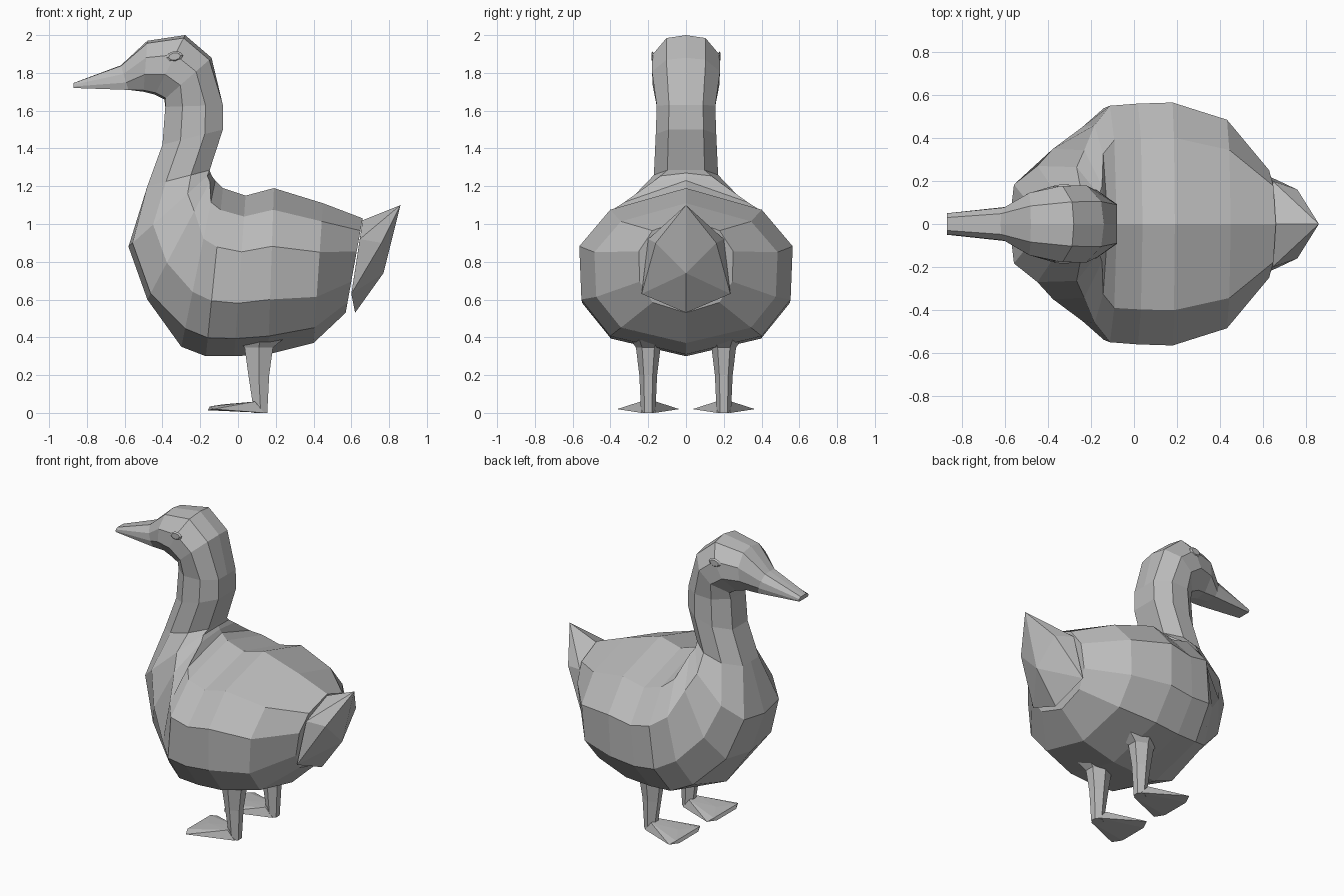
import bpy, bmesh, math
from mathutils import Vector

if "Cube" in bpy.data.objects:
    bpy.data.objects.remove(bpy.data.objects["Cube"])

grey = bpy.data.materials.new("plain grey")
grey.diffuse_color = (0.5, 0.5, 0.5, 1)
grey.use_nodes = True
grey.node_tree.nodes["Principled BSDF"].inputs["Base Color"].default_value = grey.diffuse_color


def make(name, bm):
    bmesh.ops.recalc_face_normals(bm, faces=bm.faces)
    mesh = bpy.data.meshes.new(name)
    bm.to_mesh(mesh)
    bm.free()
    mesh.materials.append(grey)
    obj = bpy.data.objects.new(name, mesh)
    bpy.context.collection.objects.link(obj)
    return obj


def loft(name, rings):
    bm = bmesh.new()
    rows = [[bm.verts.new(p) for p in ring] for ring in rings]
    n = len(rows[0])
    for a, b in zip(rows, rows[1:]):
        for i in range(n):
            bm.faces.new((a[i], a[(i + 1) % n], b[(i + 1) % n], b[i]))
    bm.faces.new(rows[0])
    bm.faces.new(rows[-1])
    return make(name, bm)


def hull(name, points):
    bm = bmesh.new()
    for p in points:
        bm.verts.new(p)
    res = bmesh.ops.convex_hull(bm, input=bm.verts)
    loose = [v for v in bm.verts if not v.link_faces]
    bmesh.ops.delete(bm, geom=loose, context='VERTS')
    return make(name, bm)


# Cross-section shapes: (position from back to belly, width factor)
BODY = ((0, 0), (.13, .71), (.35, 1), (.67, .98), (.89, .71), (1, 0))
CHEST = ((0, 0), (.04, .5), (.28, .98), (.7, 1), (.95, .68), (1, 0))
NECK = ((0, 0), (0, .58), (.3, 1), (.7, 1), (1, .5), (1, 0))
HEAD = ((0, 0), (.05, .58), (.33, 1), (.66, .98), (.97, .5), (1, 0))
BEAK = ((0, 0), (.02, .6), (.35, .95), (.7, 1), (1, .9), (1, 0))


def section(xt, zt, xb, zb, w, shape):
    half = [(xt + (xb - xt) * u, f * w, zt + (zb - zt) * u) for u, f in shape]
    return half + [(x, -y, z) for x, y, z in half[-2:0:-1]]


# Body, neck, head and beak: one skin running from rump to beak tip
skin = loft("body_neck_head", [section(*s) for s in (
    (.66, 1.03, .57, .53, .25, BODY),
    (.45, 1.11, .40, .37, .485, BODY),
    (.19, 1.19, .16, .31, .565, BODY),
    (.04, 1.15, -.02, .30, .56, BODY),
    (-.08, 1.19, -.17, .30, .55, BODY),
    (-.12, 1.23, -.30, .35, .46, BODY),
    (-.135, 1.25, -.48, .60, .35, CHEST),
    (-.145, 1.27, -.58, .88, .27, CHEST),
    (-.15, 1.285, -.48, 1.20, .17, NECK),
    (-.08, 1.50, -.40, 1.42, .16, NECK),
    (-.08, 1.63, -.385, 1.62, .155, NECK),
    (-.14, 1.88, -.39, 1.66, .18, HEAD),
    (-.28, 2.00, -.44, 1.685, .178, HEAD),
    (-.48, 1.97, -.50, 1.70, .145, HEAD),
    (-.62, 1.84, -.58, 1.71, .08, BEAK),
    (-.87, 1.747, -.87, 1.72, .05, BEAK))])

# Upturned tail
tail = [(.86, 0, 1.10), (.77, 0, .74), (.62, 0, .53), (.66, 0, 1.02)]
for s in (-1, 1):
    tail += [(.76, s * .16, .90), (.60, s * .235, .63), (.645, s * .20, .92)]
hull("tail", tail)

bpy.context.view_layer.update()
for s, side in ((1, "left"), (-1, "right")):
    # Leg: tapered six-sided shaft, flared into the belly
    rings = []
    for z, cx, rx, ry in ((.40, .12, .13, .10), (.345, .11, .075, .065),
                          (.20, .11, .055, .047), (.0, .12, .035, .038)):
        rings.append([(cx + rx * a, s * .2 + ry * b, z) for a, b in
                      ((-1, .4), (0, 1), (1, .5), (1, -.5), (0, -1), (-1, -.4))])
    loft(side + "_leg", rings)

    # Webbed foot: thin wedge widening to the toes
    foot = [(.04, s * .2, .05), (-.08, s * .2, .045)]
    for t in (-1, 1):
        foot += [(-.16, s * .2 + t * .10, .014), (-.13, s * .2 + t * .165, .02),
                 (-.15, s * .2 + t * .12, .034), (.14, s * .2 + t * .035, 0),
                 (.09, s * .2 + t * .04, .06)]
    hull(side + "_foot", foot)

    # Eye: small almond plate seated on the head
    ok, spot, normal, _ = skin.closest_point_on_mesh(Vector((-.34, s * .3, 1.885)))
    along = (Vector((1, 0, .15)) - normal * normal.dot(Vector((1, 0, .15)))).normalized()
    up = normal.cross(along)
    eye = []
    for i in range(8):
        a = math.tau * i / 8
        p = spot + along * .045 * math.cos(a) + up * .028 * math.sin(a)
        eye += [p - normal * .004, spot + (p - spot) * .7 + normal * .005]
    hull(side + "_eye", eye)
